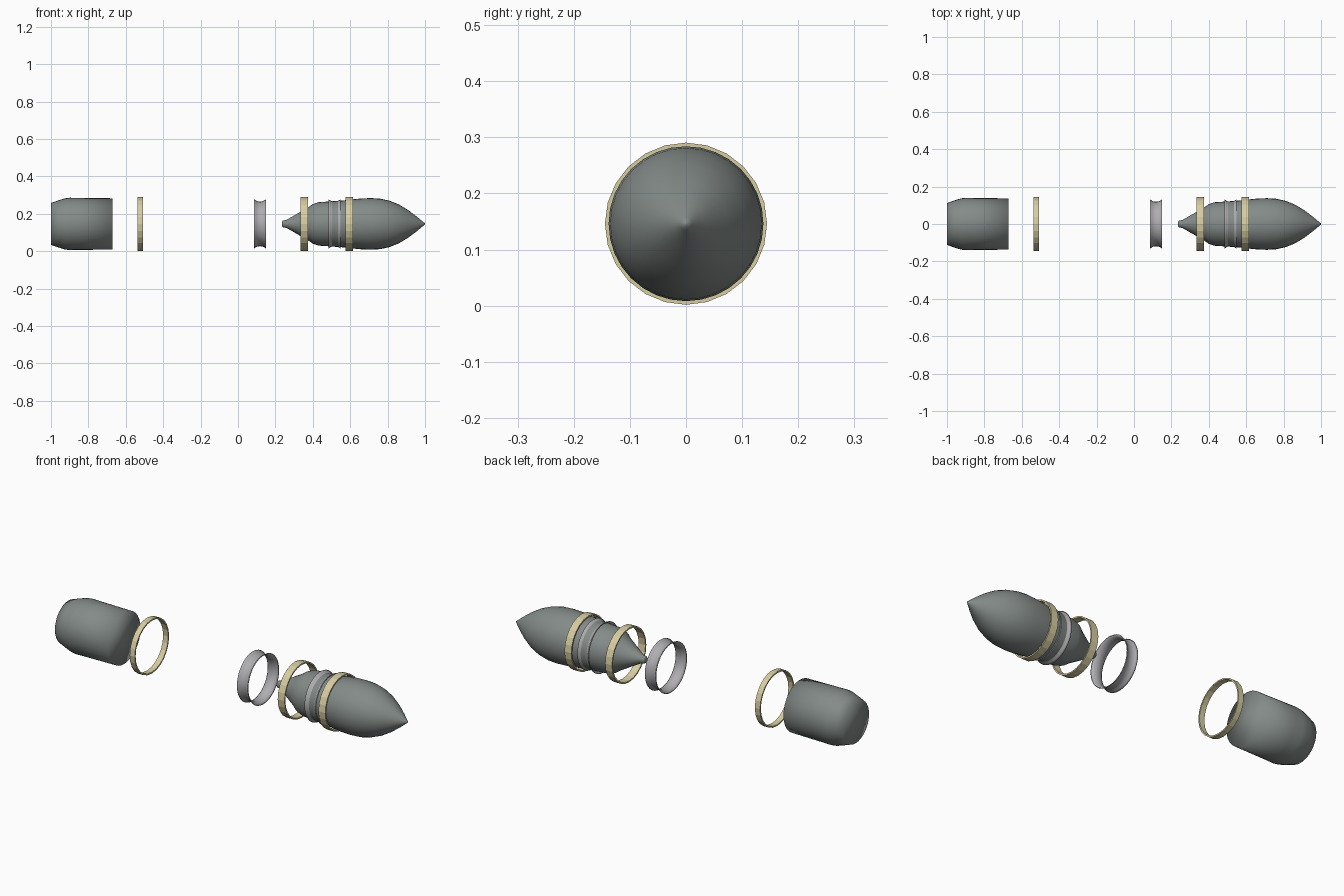
import bpy, bmesh, math

cube = bpy.data.objects.get("Cube")
if cube:
    bpy.data.objects.remove(cube, do_unlink=True)

AXIS_Z = 0.146


def material(name, rgb):
    m = bpy.data.materials.new(name)
    m.use_nodes = True
    m.diffuse_color = (*rgb, 1)
    m.node_tree.nodes["Principled BSDF"].inputs["Base Color"].default_value = (*rgb, 1)
    return m


steel = material("dark steel", (0.23, 0.26, 0.245))
brass = material("pale brass", (0.68, 0.61, 0.36))
silver = material("light grey metal", (0.43, 0.42, 0.44))


def lathe(name, profile, mat, sides, x=0, closed=False, smooth=True):
    """Spin (x, radius) points round the long axis; closed joins last to first."""
    bm = bmesh.new()
    rings = []
    for px, r in profile:
        rings.append([bm.verts.new((px, r * math.sin(2 * math.pi * i / sides),
                                    r * math.cos(2 * math.pi * i / sides)))
                      for i in range(sides)])
    pairs = list(zip(rings, rings[1:]))
    if closed:
        pairs.append((rings[-1], rings[0]))
    else:
        bm.faces.new(rings[0])
        bm.faces.new(rings[-1])
    for a, b in pairs:
        for i in range(sides):
            j = (i + 1) % sides
            bm.faces.new((a[i], a[j], b[j], b[i]))
    bmesh.ops.recalc_face_normals(bm, faces=bm.faces)
    for f in bm.faces:
        f.smooth = smooth
    mesh = bpy.data.meshes.new(name)
    bm.to_mesh(mesh)
    bm.free()
    mesh.materials.append(mat)
    ob = bpy.data.objects.new(name, mesh)
    ob.location = (x, 0, AXIS_Z)
    bpy.context.collection.objects.link(ob)
    return ob


# Pointed body: stub and cone at the rear, curved nose at the front
lathe("pointed_body", [
    (0.235, 0.012), (0.24, 0.018), (0.26, 0.022), (0.375, 0.088), (0.40, 0.106),
    (0.43, 0.116), (0.49, 0.12), (0.56, 0.125), (0.62, 0.132), (0.66, 0.136),
    (0.71, 0.138), (0.76, 0.135), (0.81, 0.124), (0.86, 0.104), (0.91, 0.074),
    (0.96, 0.036), (0.99, 0.011), (1.0, 0.003)], steel, 32)

# Rear canister with a tapered tail
lathe("rear_canister", [
    (-1.0, 0.112), (-0.96, 0.126), (-0.925, 0.137), (-0.90, 0.14),
    (-0.85, 0.139), (-0.67, 0.137)], steel, 32)

# Flat faceted bands
for name, x, width in (("rear_band", -0.522, 0.03), ("middle_band", 0.355, 0.04),
                       ("front_band", 0.595, 0.04)):
    h = width / 2
    lathe(name, [(-h, 0.1445), (h, 0.1445), (h, 0.137), (-h, 0.137)],
          brass, 24, x, closed=True, smooth=False)

# Grooved rings with flared lips
half = [(0.0, 0.119), (0.014, 0.121), (0.024, 0.126), (0.032, 0.132)]
outer = [(-x, r) for x, r in reversed(half[1:])] + half
inner = [(x, r - 0.005) for x, r in reversed(outer)]
for name, x in (("rear_grooved_ring", 0.118), ("front_grooved_ring", 0.516)):
    lathe(name, outer + inner, silver, 32, x, closed=True)
